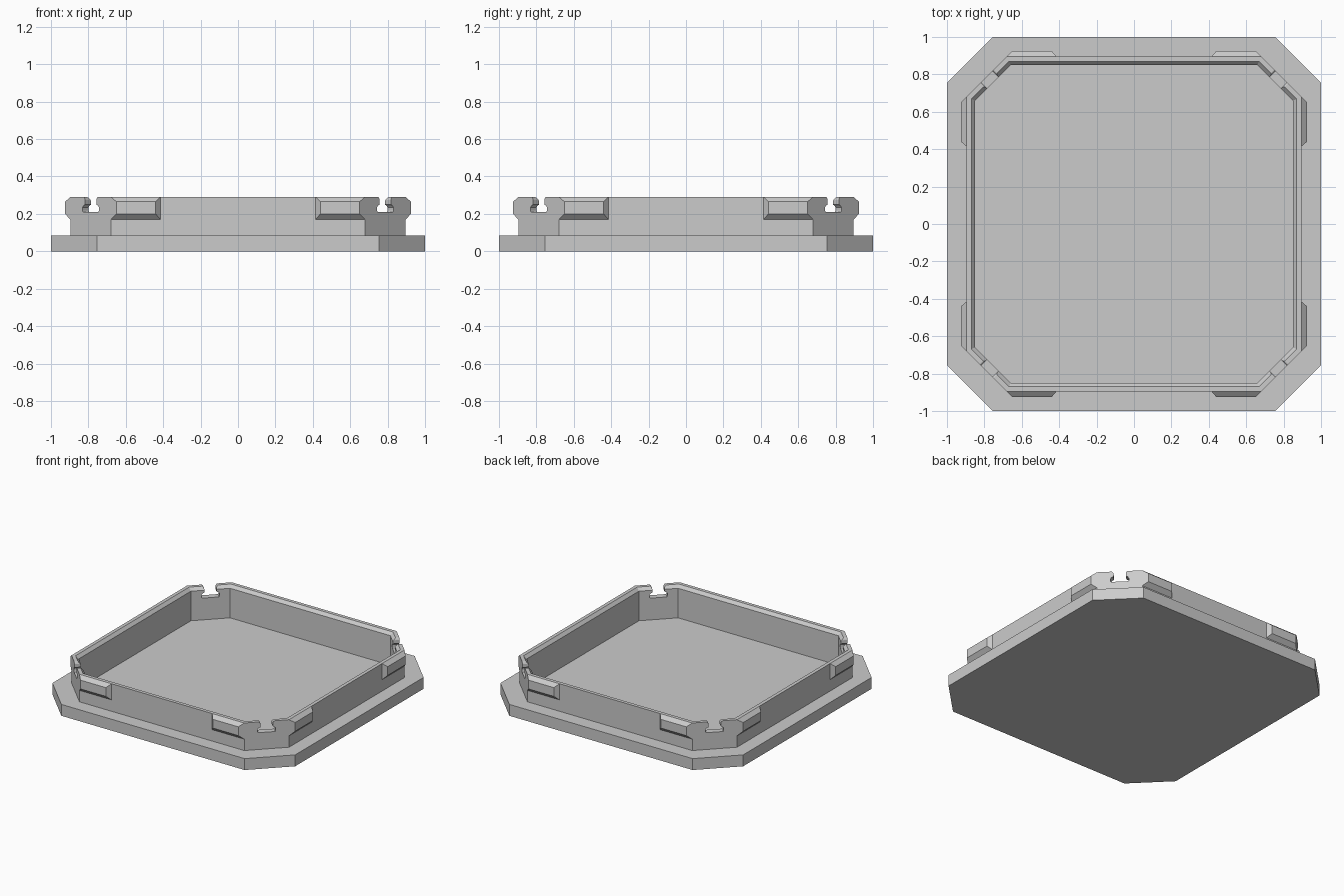
import bpy, bmesh, math
from mathutils import Matrix

if "Cube" in bpy.data.objects:
    bpy.data.objects.remove(bpy.data.objects["Cube"])

grey = bpy.data.materials.new("plain grey")
grey.diffuse_color = (0.6, 0.6, 0.6, 1)
grey.use_nodes = True
grey.node_tree.nodes["Principled BSDF"].inputs["Base Color"].default_value = grey.diffuse_color


def finish(name, bm):
    bmesh.ops.recalc_face_normals(bm, faces=bm.faces)
    mesh = bpy.data.meshes.new(name)
    bm.to_mesh(mesh)
    bm.free()
    mesh.materials.append(grey)
    obj = bpy.data.objects.new(name, mesh)
    bpy.context.collection.objects.link(obj)
    return obj


def octagon(bm, h, c, z):
    """Ring of a square with cut corners: half size h, corner start c."""
    pts = [(c, -h), (h, -c), (h, c), (c, h), (-c, h), (-h, c), (-h, -c), (-c, -h)]
    return [bm.verts.new((x, y, z)) for x, y in pts]


def bridge(bm, a, b):
    n = len(a)
    for i in range(n):
        j = (i + 1) % n
        bm.faces.new((a[i], a[j], b[j], b[i]))


# Tray: flange, raised wall with a bevelled inner rim, and sunken floor
bm = bmesh.new()
rings = [octagon(bm, 1, 0.755, 0), octagon(bm, 1, 0.755, 0.085)]
for t, z in ((0, 0.085), (0, 0.29), (0.026, 0.29), (0.046, 0.268), (0.046, 0.048)):
    rings.append(octagon(bm, 0.896 - t, 0.679 - t * math.tan(math.pi / 8), z))
for a, b in zip(rings, rings[1:]):
    bridge(bm, a, b)
bm.faces.new(rings[0])
bm.faces.new(rings[-1])
tray = finish("tray", bm)

# Keyhole notches through the four corner walls
half = [(0.058, 0.21), (0.062, 0.217), (0.062, 0.235), (0.055, 0.245), (0.042, 0.25),
        (0.042, 0.275), (0.047, 0.286), (0.06, 0.295), (0.06, 0.32)]
outline = half + [(-x, z) for x, z in reversed(half)]
bm = bmesh.new()
for k in range(4):
    turn = Matrix.Rotation(math.radians(45 + 90 * k), 4, 'Z')
    front = [bm.verts.new(turn @ Matrix.Translation((x, -1.2, z)).translation) for x, z in outline]
    back = [bm.verts.new(turn @ Matrix.Translation((x, -1.0, z)).translation) for x, z in outline]
    bridge(bm, front, back)
    bm.faces.new(front)
    bm.faces.new(back)
cutter = finish("notch_cutter", bm)
cut = tray.modifiers.new("notches", 'BOOLEAN')
cut.operation = 'DIFFERENCE'
cut.solver = 'EXACT'
cut.object = cutter
bpy.context.view_layer.objects.active = tray
bpy.ops.object.modifier_apply(modifier=cut.name)
bpy.data.objects.remove(cutter)

# Bevelled clip tabs: two on each side, running into the corner faces
bm = bmesh.new()
for k in range(4):
    turn = Matrix.Rotation(math.radians(90 * k), 3, 'Z')
    for s in (-1, 1):
        loops = []
        for x0, x1, y, z0, z1 in ((0.415, 0.679, -0.896, 0.17, 0.29),
                                  (0.44, 0.65, -0.925, 0.2, 0.265)):
            loop = [bm.verts.new((s * x, y, z))
                    for x, z in ((x0, z0), (x1, z0), (x1, z1), (x0, z1))]
            for v in loop:
                v.co = turn @ v.co
            loops.append(loop)
        bridge(bm, *loops)
        for loop in loops:
            bm.faces.new(loop)
finish("clip_tabs", bm)
